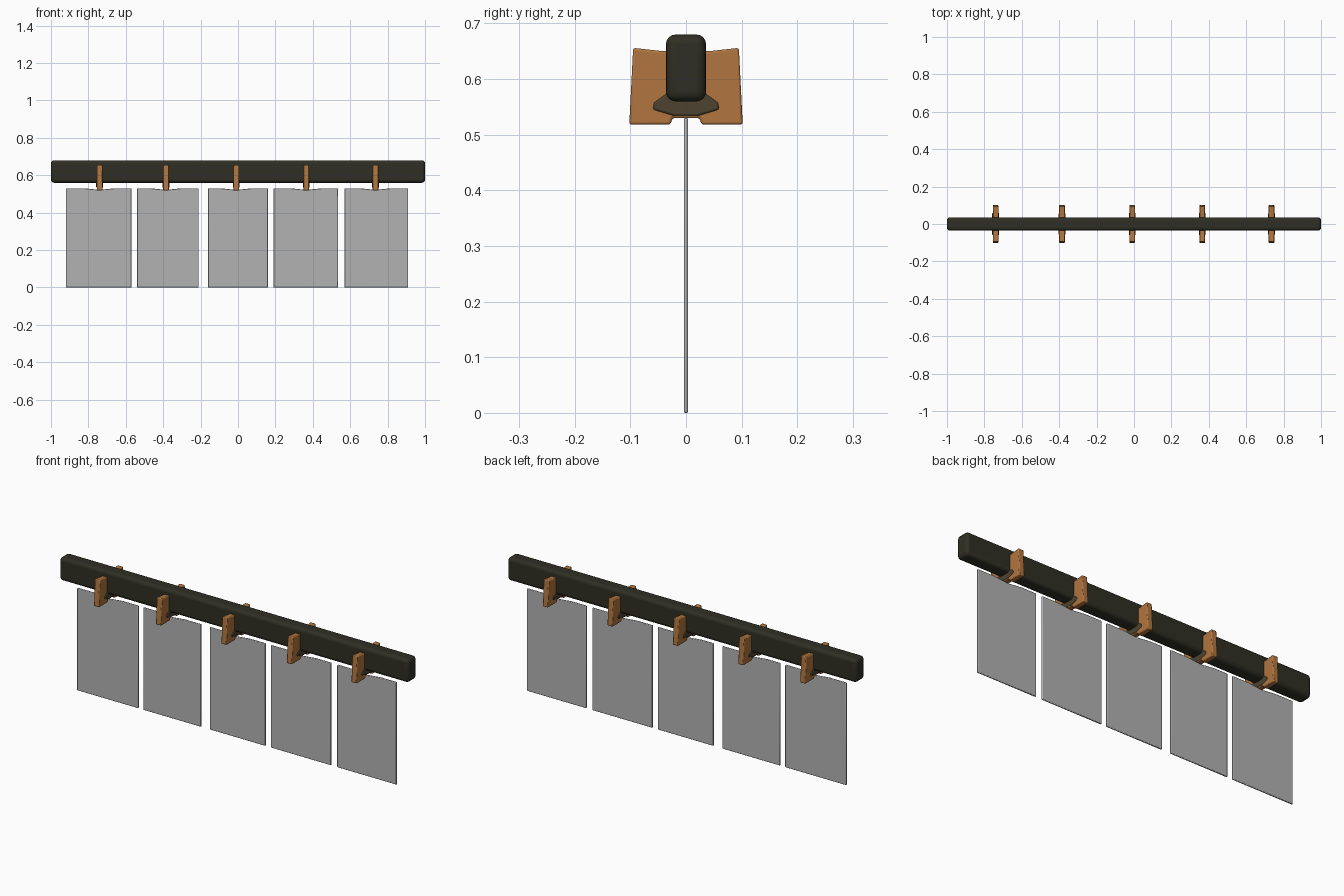
import bpy, bmesh
from mathutils import Vector

cube = bpy.data.objects.get("Cube")
if cube:
    bpy.data.objects.remove(cube, do_unlink=True)


def material(name, rgb):
    m = bpy.data.materials.new(name)
    m.use_nodes = True
    m.diffuse_color = (*rgb, 1)
    bsdf = m.node_tree.nodes["Principled BSDF"]
    bsdf.inputs["Base Color"].default_value = (*rgb, 1)
    bsdf.inputs["Roughness"].default_value = 0.7
    return m


black = material("charcoal", (0.028, 0.028, 0.018))
wood = material("orange wood", (0.44, 0.18, 0.05))
paper = material("grey paper", (0.45, 0.45, 0.45))
steel = material("dark brown steel", (0.075, 0.055, 0.03))


def slab(name, outline, axis, centre, thickness, mat, bevel, segments=2):
    """Extrude an outline along x (points are y, z) or y (points are x, z)."""
    bm = bmesh.new()
    half = thickness / 2
    direction = Vector((1, 0, 0)) if axis == "x" else Vector((0, 1, 0))
    start = direction * (centre - half)
    verts = []
    for a, z in outline:
        point = Vector((0, a, z)) if axis == "x" else Vector((a, 0, z))
        verts.append(bm.verts.new(point + start))
    face = bm.faces.new(verts)
    ext = bmesh.ops.extrude_face_region(bm, geom=[face])
    moved = [g for g in ext["geom"] if isinstance(g, bmesh.types.BMVert)]
    bmesh.ops.translate(bm, verts=moved, vec=direction * thickness)
    bmesh.ops.recalc_face_normals(bm, faces=bm.faces)
    mesh = bpy.data.meshes.new(name)
    bm.to_mesh(mesh)
    bm.free()
    mesh.materials.append(mat)
    obj = bpy.data.objects.new(name, mesh)
    bpy.context.collection.objects.link(obj)
    mod = obj.modifiers.new("soft edges", "BEVEL")
    mod.width = bevel
    mod.segments = segments
    bpy.ops.object.select_all(action="DESELECT")
    obj.select_set(True)
    bpy.context.view_layer.objects.active = obj
    bpy.ops.object.shade_smooth_by_angle()
    return obj


def mirrored(half):
    """Complete a half outline, listed bottom to top on the + side."""
    return half + [(-a, z) for a, z in reversed(half)]


# Long rounded rail
slab("rail", mirrored([(0.036, 0.56), (0.036, 0.68)]), "x", 0, 2, black, 0.017, 4)

# Outlines shared by every clip
clip_outline = mirrored([(0.024, 0.53), (0.028, 0.518), (0.102, 0.518),
                         (0.095, 0.656), (0.04, 0.65)])
spring_outline = mirrored([(0.02, 0.533), (0.06, 0.545), (0.058, 0.558),
                           (0.034, 0.575)])

# Each hanging sheet: left edge, right edge, clip position
sheets = [(-0.92, -0.57, -0.74), (-0.54, -0.21, -0.385), (-0.16, 0.16, -0.01),
          (0.19, 0.535, 0.365), (0.57, 0.91, 0.735)]

for i, (x0, x1, xc) in enumerate(sheets, 1):
    # Thin sheet, dipping slightly where it is pinched
    sheet = [(x0, 0), (x1, 0), (x1, 0.53), (xc + 0.08, 0.53),
             (xc, 0.522), (xc - 0.08, 0.53), (x0, 0.53)]
    slab(f"sheet_{i}", sheet, "y", 0, 0.008, paper, 0.003)
    # Clip gripping the rail and the dark spring under it
    slab(f"clip_{i}", clip_outline, "x", xc, 0.03, wood, 0.004)
    slab(f"clip_spring_{i}", spring_outline, "x", xc, 0.036, steel, 0.004)
